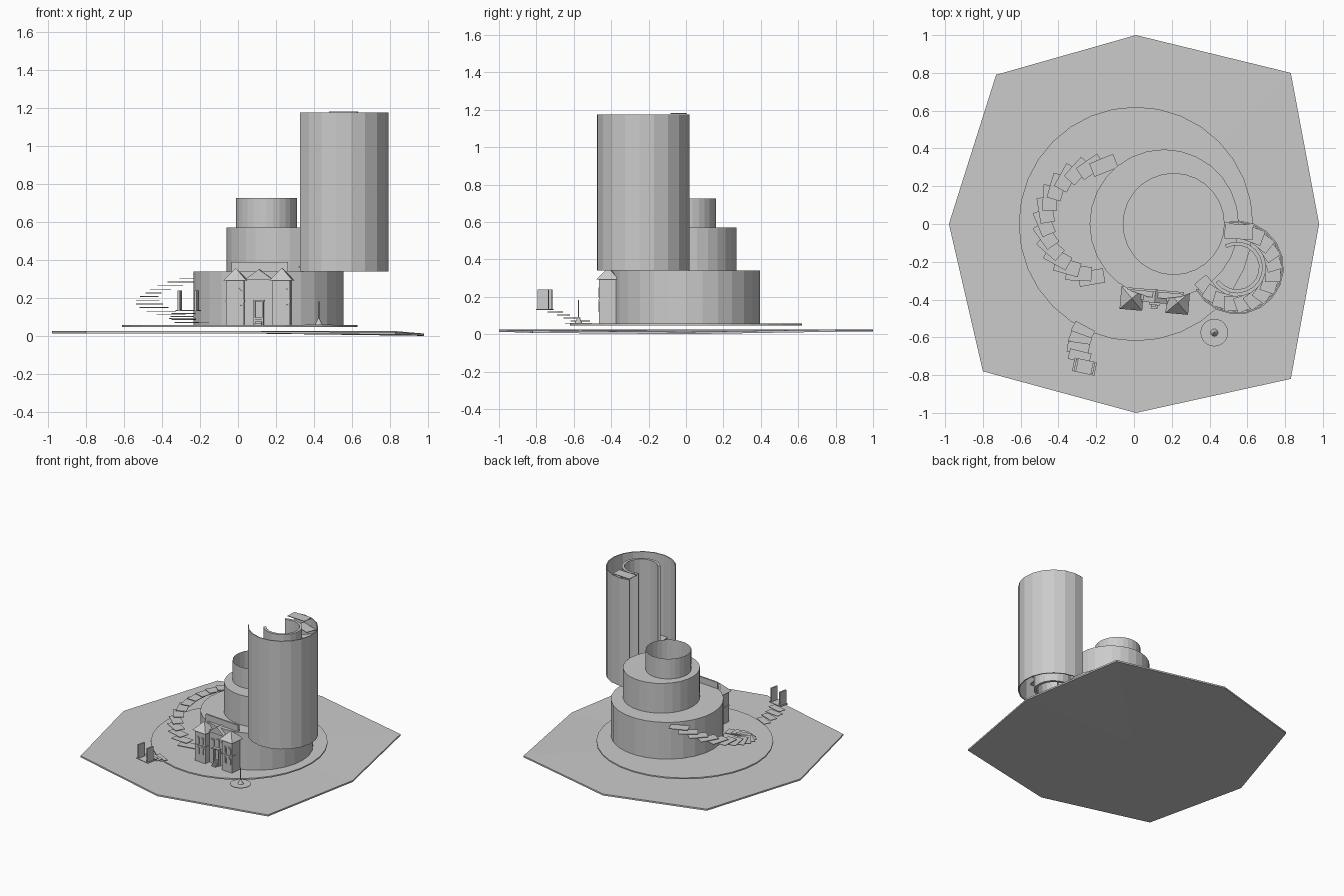
import bpy, bmesh
from math import sin, cos, pi, radians
from mathutils import Matrix, Vector

if "Cube" in bpy.data.objects:
    bpy.data.objects.remove(bpy.data.objects["Cube"])

I = Matrix.Identity(4)


def finish(name, bm, mat=I):
    bm.transform(mat)
    bmesh.ops.recalc_face_normals(bm, faces=bm.faces)
    me = bpy.data.meshes.new(name)
    bm.to_mesh(me)
    bm.free()
    ob = bpy.data.objects.new(name, me)
    bpy.context.collection.objects.link(ob)
    return ob


def place(x, y, z=0, yaw=0):
    return Matrix.Translation((x, y, z)) @ Matrix.Rotation(radians(yaw), 4, 'Z')


def box(name, lo, hi, mat=I):
    bm = bmesh.new()
    bmesh.ops.create_cube(bm, size=1)
    for v in bm.verts:
        v.co = Vector([lo[i] if v.co[i] < 0 else hi[i] for i in range(3)])
    return finish(name, bm, mat)


def prism(name, pts, vec, mat=I):
    """Extrude a flat outline along vec."""
    bm = bmesh.new()
    face = bm.faces.new([bm.verts.new(p) for p in pts])
    ext = bmesh.ops.extrude_face_region(bm, geom=[face], use_keep_orig=True)
    bmesh.ops.translate(bm, vec=vec, verts=[v for v in ext['geom'] if isinstance(v, bmesh.types.BMVert)])
    return finish(name, bm, mat)


def cylinder(name, x, y, z0, z1, r, r2=None, n=28, caps=True):
    bm = bmesh.new()
    bmesh.ops.create_cone(bm, cap_ends=caps, segments=n, radius1=r,
                          radius2=r if r2 is None else r2, depth=z1 - z0)
    return finish(name, bm, place(x, y, (z0 + z1) / 2))


def curved_wall(name, x, y, z0, z1, r_out, r_in, a0, a1, n):
    ang = [radians(a0 + (a1 - a0) * i / n) for i in range(n + 1)]
    pts = [(r_out * cos(a), r_out * sin(a), z0) for a in ang]
    pts += [(r_in * cos(a), r_in * sin(a), z0) for a in reversed(ang)]
    bm = bmesh.new()
    lo = [bm.verts.new(p) for p in pts]
    hi = [bm.verts.new((p[0], p[1], z1)) for p in pts]
    m = len(pts)
    for i in range(m):
        j = (i + 1) % m
        bm.faces.new((lo[i], lo[j], hi[j], hi[i]))
    for i in range(n):
        for ring in (lo, hi):
            bm.faces.new((ring[i], ring[i + 1], ring[m - 2 - i], ring[m - 1 - i]))
    return finish(name, bm, place(x, y))


# Uneven eight-sided ground slab, dipping on the right
rim = [(.01, 1, 0), (.83, .8, 0), (.98, 0, -.013), (.83, -.82, -.006),
       (.01, -1, 0), (-.8, -.78, 0), (-.98, 0, 0), (-.73, .79, 0)]
bm = bmesh.new()
rings = [[bm.verts.new((x, y, z + h)) for x, y, z in rim] for h in (.013, .025)]
for ring, h in zip(rings, (.013, .025)):
    hub = bm.verts.new((0, 0, h))
    for i in range(8):
        bm.faces.new((hub, ring[i], ring[(i + 1) % 8]))
for i in range(8):
    j = (i + 1) % 8
    bm.faces.new((rings[0][i], rings[0][j], rings[1][j], rings[1][i]))
finish("ground_slab", bm)

# Plaza disc and stacked drums, the top one an open tube
cylinder("plaza_disc", .01, 0, .046, .056, .62, n=32)
cylinder("lower_drum", .16, 0, .056, .34, .395)
cylinder("middle_drum", .21, 0, .34, .57, .27)
cylinder("upper_tube", .15, 0, .57, .725, .16, caps=False)

# Tower of two curved walls, open toward the drums
TX, TY = .545, -.23
curved_wall("tower_outer_wall", TX, TY, .34, 1.175, .248, .24, 106, -152, 14)
curved_wall("tower_inner_wall", TX, TY, .34, 1.175, .137, .117, 118, -145, 14)

# Spiral steps between the tower walls
for i in range(14):
    a = 87 - (13 - i) * 17.5
    p = place(TX + .19 * cos(radians(a)), TY + .19 * sin(radians(a)), .36 + i * .0628, a - 90)
    box(f"tower_step_{i}", (-.075, -.04, 0), (.075, .04, .005), p)

# Floating curved stair on the left
for i in range(14):
    t = i / 13
    a = radians(258 - 168 * t)
    p = place(-.16 + .315 * cos(a), .01 + .30 * sin(a), .07 + .25 * t, 258 - 168 * t - 90 + 22)
    box(f"curved_stair_step_{i}", (-.068, -.038, 0), (.068, .038, .004), p)

# Small front stair with a landing and two upright slabs
steps = [(-.27, -.565, -28), (-.285, -.61, -20), (-.295, -.655, -8), (-.288, -.70, -14)]
for i, (x, y, yaw) in enumerate(steps):
    box(f"front_stair_step_{i}", (-.058, -.028, 0), (.058, .028, .004),
        place(x, y, .068 + i * .016, yaw))
P = place(-.262, -.755, .13, -12)
box("landing", (-.06, -.036, 0), (.06, .036, .005), P)
for s, side in ((-1, "left"), (1, "right")):
    box(f"landing_post_{side}", (s * .045 - .006, -.03, .005), (s * .045 + .006, .03, .11), P)

# Lamp spire on a round foot
cylinder("lamp_foot", .425, -.575, .056, .06, .073, n=24)
cylinder("lamp_cone", .425, -.575, .06, .09, .02, .005, n=12)
cylinder("lamp_pole", .425, -.575, .085, .182, .0035, n=8)

# House: local x along the facade, local -y is the front
H = place(.11, -.405, 0, -5)
box("house_body", (-.11, 0, .056), (.11, .06, .305), H)
prism("house_gable", [(-.075, -.012, .295), (.075, -.012, .295), (0, -.012, .35)], (0, .07, 0), H)
box("house_back_board", (-.15, .045, .3), (.15, .057, .388), H)


def window(name, x, y, z0, z1, w, arched):
    """Raised frame with a smaller pane set on it."""
    for part, g, d in (("frame", 0, .004), ("pane", .005, .006)):
        hw, lo, hi = w / 2 - g, z0 + g, z1 - g
        pts = [(x - hw, y, lo), (x + hw, y, lo)]
        if arched:
            pts += [(x + hw * cos(a), y, hi - hw + hw * sin(a))
                    for a in (pi * k / 6 for k in range(7))]
        else:
            pts += [(x + hw, y, hi), (x - hw, y, hi)]
        prism(f"{name}_{part}", pts, (0, -d, 0), H)


# Side bays with pyramid roofs and arched windows
for s, side in ((-1, "left"), (1, "right")):
    cx = s * .122
    box(f"bay_{side}", (cx - .046, -.045, .056), (cx + .046, .045, .295), H)
    bm = bmesh.new()
    bmesh.ops.create_cone(bm, cap_ends=True, segments=4, radius1=.06 * 2 ** .5, radius2=0, depth=.065)
    bm.transform(Matrix.Rotation(pi / 4, 4, 'Z'))
    finish(f"bay_roof_{side}", bm, H @ place(cx, 0, .325))
    box(f"bay_band_{side}", (cx - .049, -.049, .178), (cx + .049, 0, .186), H)
    for c in (-1, 1):
        for r, z in enumerate((.118, .195)):
            window(f"bay_window_{side}_{c}_{r}", cx + c * .021, -.045, z, z + .056, .03, True)
    # Facade windows beside the door
    for r, z in enumerate((.118, .195)):
        window(f"facade_window_{side}_{r}", s * .047, 0, z, z + .05, .036, False)
    box(f"door_column_{side}", (s * .022 - .004, -.02, .056), (s * .022 + .004, 0, .18), H)

# Doorway, upper window and entry steps
window("upper_window", 0, 0, .195, .26, .034, True)
box("door", (-.014, -.004, .095), (.014, 0, .175), H)
box("door_canopy", (-.03, -.024, .18), (.03, 0, .188), H)
for i in range(4):
    box(f"entry_step_{i}", (-.018, -.045 + i * .01, .056), (.018, 0, .066 + i * .01), H)
